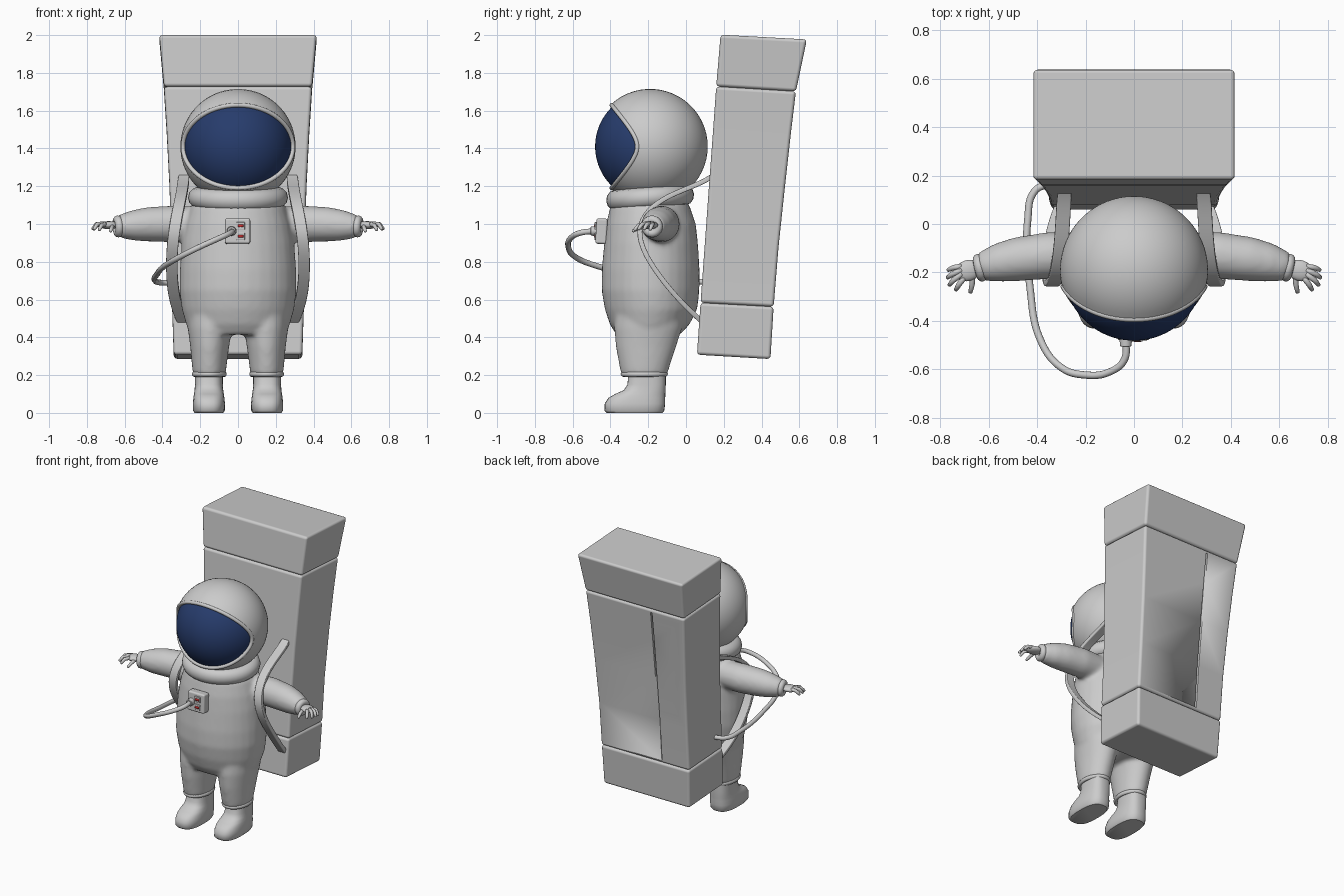
import bpy, bmesh, math
from mathutils import Vector, Matrix

if "Cube" in bpy.data.objects:
    bpy.data.objects.remove(bpy.data.objects["Cube"])

def material(name, rgb):
    m = bpy.data.materials.new(name)
    m.diffuse_color = (*rgb, 1)
    m.use_nodes = True
    m.node_tree.nodes["Principled BSDF"].inputs["Base Color"].default_value = m.diffuse_color
    return m

BLUE = material("visor_blue", (0.02, 0.045, 0.15))
RED = material("red", (0.6, 0.03, 0.03))

def finish(name, bm, mat=None, mirror=False, bevel=0, sub=0):
    bmesh.ops.recalc_face_normals(bm, faces=bm.faces[:])
    for f in bm.faces:
        f.smooth = True
    me = bpy.data.meshes.new(name)
    bm.to_mesh(me)
    bm.free()
    o = bpy.data.objects.new(name, me)
    bpy.context.collection.objects.link(o)
    if mat:
        me.materials.append(mat)
    if mirror:
        o.modifiers.new("Mirror", 'MIRROR')
    if bevel:
        b = o.modifiers.new("Bevel", 'BEVEL')
        b.width, b.segments, b.harden_normals = bevel, 3, True
    if sub:
        o.modifiers.new("Subsurf", 'SUBSURF').levels = sub
        o.modifiers["Subsurf"].render_levels = sub
    return o

def loft(bm, rings, cap=True):
    rows = [[bm.verts.new(p) for p in r] for r in rings]
    for a, b in zip(rows, rows[1:]):
        for i in range(len(a)):
            j = (i + 1) % len(a)
            bm.faces.new((a[i], a[j], b[j], b[i]))
    if cap:
        bm.faces.new(rows[0])
        bm.faces.new(rows[-1])
    return rows

def oval(z, cx, cy, rx, ry, n=32, p=1.0):
    def s(v):
        return math.copysign(abs(v) ** p, v)
    return [(cx + rx * s(math.cos(t)), cy + ry * s(math.sin(t)), z)
            for t in (2 * math.pi * i / n for i in range(n))]

def tube(bm, pts, radii, n=12):
    pts = [Vector(p) for p in pts]
    rings = []
    for i, (p, r) in enumerate(zip(pts, radii)):
        d = pts[min(i + 1, len(pts) - 1)] - pts[max(i - 1, 0)]
        q = d.to_track_quat('Z', 'Y')
        rings.append([p + q @ Vector((r * math.cos(a), r * math.sin(a), 0))
                      for a in (2 * math.pi * k / n for k in range(n))])
    loft(bm, rings)

def torus(bm, centre, axis, R, r, scale=(1, 1, 1), n=40, m=12):
    q = Vector(axis).to_track_quat('Z', 'Y')
    rows = []
    for i in range(n + 1):
        u = 2 * math.pi * i / n
        rows.append([Vector(centre) + q @ Vector((
            (R + r * math.cos(v)) * math.cos(u) * scale[0],
            (R + r * math.cos(v)) * math.sin(u) * scale[1],
            r * math.sin(v) * scale[2])) for v in (2 * math.pi * k / m for k in range(m))])
    loft(bm, rows, cap=False)
    bmesh.ops.remove_doubles(bm, verts=bm.verts[:], dist=1e-5)

def box(name, centre, size, mat=None, bevel=0, tilt=0):
    bm = bmesh.new()
    M = Matrix.Translation(centre) @ Matrix.Rotation(tilt, 4, 'X') @ Matrix.Diagonal((*size, 1))
    bmesh.ops.create_cube(bm, size=1, matrix=M)
    return finish(name, bm, mat, bevel=bevel)

def curve(name, pts, r, cyclic=False):
    c = bpy.data.curves.new(name, 'CURVE')
    c.dimensions, c.bevel_depth, c.bevel_resolution = '3D', r, 4
    c.use_fill_caps = True
    s = c.splines.new('BEZIER')
    s.bezier_points.add(len(pts) - 1)
    s.use_cyclic_u = cyclic
    for b, p in zip(s.bezier_points, pts):
        b.co = p
        b.handle_left_type = b.handle_right_type = 'AUTO'
    o = bpy.data.objects.new(name, c)
    bpy.context.collection.objects.link(o)

# Suit: torso, legs and arms fused into one soft skin
bm = bmesh.new()
loft(bm, [oval(*r) for r in [
    (1.14, 0, -.19, .21, .185), (1.09, 0, -.19, .25, .212), (1.0, 0, -.185, .28, .237),
    (.9, 0, -.185, .298, .248), (.76, 0, -.187, .308, .259), (.65, 0, -.188, .31, .259),
    (.55, 0, -.185, .298, .245), (.47, 0, -.192, .275, .212), (.415, 0, -.2, .25, .17)]])
for s in (1, -1):
    loft(bm, [oval(*r) for r in [
        (.6, s * .14, -.19, .13, .18), (.45, s * .148, -.2, .118, .18),
        (.35, s * .15, -.212, .103, .16), (.25, s * .152, -.219, .092, .134),
        (.2, s * .152, -.221, .086, .122)]])
    tube(bm, [(s * .2, -.13, 1.0), (s * .35, -.13, 1.0), (s * .48, -.145, .998),
              (s * .56, -.16, .992), (s * .635, -.178, .987)],
         [.092, .097, .091, .08, .058], 24)
suit = finish("suit_body", bm)
rm = suit.modifiers.new("Remesh", 'REMESH')
rm.mode, rm.voxel_size, rm.use_smooth_shade = 'VOXEL', .013, True
sm = suit.modifiers.new("Smooth", 'SMOOTH')
sm.factor, sm.iterations = .5, 8

# Neck ring, wrist and ankle cuffs
bm = bmesh.new()
torus(bm, (0, -.19, 1.14), (0, -.08, 1), .21, .055, (1, .88, 1))
finish("neck_ring", bm)
bm = bmesh.new()
torus(bm, (.635, -.18, .987), (.96, -.22, -.06), .036, .022)
finish("wrist_cuffs", bm, mirror=True)
bm = bmesh.new()
torus(bm, (.152, -.221, .205), (0, 0, 1), .104, .014, (.78, 1.06, 1))
finish("ankle_cuffs", bm, mirror=True)

# Boots
bm = bmesh.new()
loft(bm, [oval(z, .154, (a + b) / 2, rx, (b - a) / 2, 32, .75) for z, a, b, rx in [
    (0, -.42, -.125, .076), (.012, -.432, -.115, .084), (.05, -.43, -.11, .085),
    (.08, -.41, -.11, .082), (.1, -.375, -.109, .079), (.12, -.33, -.108, .076),
    (.15, -.31, -.107, .074), (.21, -.305, -.107, .073)]])
o = finish("boots", bm, mirror=True)
bpy.context.view_layer.objects.active = o
o.select_set(True)
bpy.ops.object.shade_smooth_by_angle(angle=math.radians(50))

# Gloved hands: flat palm, four fingers and a thumb
bm = bmesh.new()
bmesh.ops.create_uvsphere(bm, u_segments=20, v_segments=12, radius=1,
    matrix=Matrix.Translation((.685, -.192, .994)) @ Matrix.Rotation(-.3, 4, 'Z')
    @ Matrix.Diagonal((.056, .043, .021, 1)))
for a, b, c in [((.70, -.22, .997), (.722, -.25, .994), (.735, -.272, .968)),
                ((.71, -.205, 1.002), (.745, -.232, .999), (.762, -.252, .972)),
                ((.71, -.19, 1.002), (.75, -.207, .999), (.77, -.222, .972)),
                ((.71, -.175, .998), (.745, -.18, .995), (.767, -.19, .97)),
                ((.665, -.205, .99), (.668, -.25, .98), (.675, -.283, .962))]:
    a, b, c = Vector(a), Vector(b), Vector(c)
    tube(bm, [a, (a + b) / 2, b, (b + c) / 2, c, c + (c - b) * .08],
         [.012, .0115, .011, .01, .008, .003])
finish("hands", bm, mirror=True)

# Helmet shell, visor and visor rim share one oval opening on a sphere
C = Vector((0, -.19, 1.41))
def dome(bm, R, a, b, to_back, n=72, m=20):
    rings = []
    for k in range(m):
        ring = []
        for i in range(n):
            t = 2 * math.pi * i / n
            x, z = a * math.cos(t) / .305, b * math.sin(t) / .305
            phi, front = math.atan2(z, x), math.asin(math.hypot(x, z))
            th = math.pi - (math.pi - front) * (1 - k / m) if to_back else front * (1 - k / m)
            ring.append(C + R * Vector((math.sin(th) * math.cos(phi), -math.cos(th),
                                        math.sin(th) * math.sin(phi))))
        rings.append(ring)
    rows = loft(bm, rings, cap=False)
    pole = bm.verts.new(C + Vector((0, R if to_back else -R, 0)))
    for i in range(n):
        bm.faces.new((rows[-1][i], rows[-1][(i + 1) % n], pole))
    return rings[0]

bm = bmesh.new()
rim = dome(bm, .305, .297, .224, True)
finish("helmet", bm)
bm = bmesh.new()
dome(bm, .291, .3, .23, False)
finish("visor", bm, BLUE)
curve("visor_rim", [C + (p - C) * .98 for p in rim], .012, True)

# Chest control panel
box("chest_panel", (-.002, -.447, .962), (.134, .06, .135), bevel=.012, tilt=-.05)
for i, z in enumerate((.99, .935)):
    box(f"panel_button_{i}", (.014, -.478, z), (.044, .012, .04), bevel=.003, tilt=-.05)
    box(f"panel_light_{i}", (.014, -.484, z), (.03, .006, .014), RED, tilt=-.05)
bm = bmesh.new()
tube(bm, [(-.034, -.46, .963), (-.034, -.505, .962)], [.026, .024], 20)
finish("hose_socket", bm, bevel=.004)

# Air hose from chest to the side of the pack
curve("air_hose", [(-.034, -.47, .963), (-.04, -.56, .953), (-.1, -.61, .925),
                   (-.2, -.623, .88), (-.3, -.592, .83), (-.385, -.48, .78),
                   (-.428, -.27, .735), (-.438, .02, .70), (-.41, .135, .69),
                   (-.34, .17, .69)], .015)

# Shoulder straps
bm = bmesh.new()
prev = None
for x, y, z in [(.285, .15, 1.26), (.29, .08, 1.215), (.3, -.1, 1.15), (.318, -.21, 1.07),
                (.338, -.258, .965), (.352, -.222, .84), (.35, -.11, .68),
                (.325, .0, .56), (.285, .11, .46)]:
    row = [bm.verts.new((x + d, y, z)) for d in (-.03, 0, .03)]
    if prev:
        for i in (0, 1):
            bm.faces.new((prev[i], prev[i + 1], row[i + 1], row[i]))
    prev = row
straps = finish("shoulder_straps", bm, mirror=True, sub=2)
so = straps.modifiers.new("Solidify", 'SOLIDIFY')
so.thickness, so.offset = .026, 0
bv = straps.modifiers.new("Bevel", 'BEVEL')
bv.width, bv.segments = .008, 2

# Backpack: three stacked leaning blocks; each ring is half width, front y/z, back y/z
def pack(name, rows):
    bm = bmesh.new()
    loft(bm, [[(-w, yf, zf), (w, yf, zf), (w, yb, zb), (-w, yb, zb)]
              for w, yf, zf, yb, zb in rows])
    return finish(name, bm, bevel=.018)

pack("pack_lid", [(.392, .16, 1.728, .582, 1.702), (.417, .183, 2.002, .64, 1.977)])
mid = pack("pack_body", [(.349, .077, .583, .464, .562), (.352, .1, .9, .49, .88),
                         (.363, .123, 1.22, .524, 1.2), (.377, .143, 1.49, .554, 1.47),
                         (.392, .16, 1.728, .582, 1.702)])
pack("pack_base", [(.34, .058, .308, .447, .285), (.349, .077, .583, .464, .562)])

# Vertical seam cut into the back of the pack
bm = bmesh.new()
loft(bm, [[(-.137, y - .014, z), (-.125, y - .014, z), (-.125, y + .03, z), (-.137, y + .03, z)]
          for y, z in [(.466, .58), (.49, .88), (.524, 1.2), (.554, 1.47), (.58, 1.68)]])
cutter = finish("seam_cutter", bm)
cutter.hide_render = True
cutter.hide_set(True)
bo = mid.modifiers.new("Seam", 'BOOLEAN')
bo.object, bo.solver = cutter, 'EXACT'
